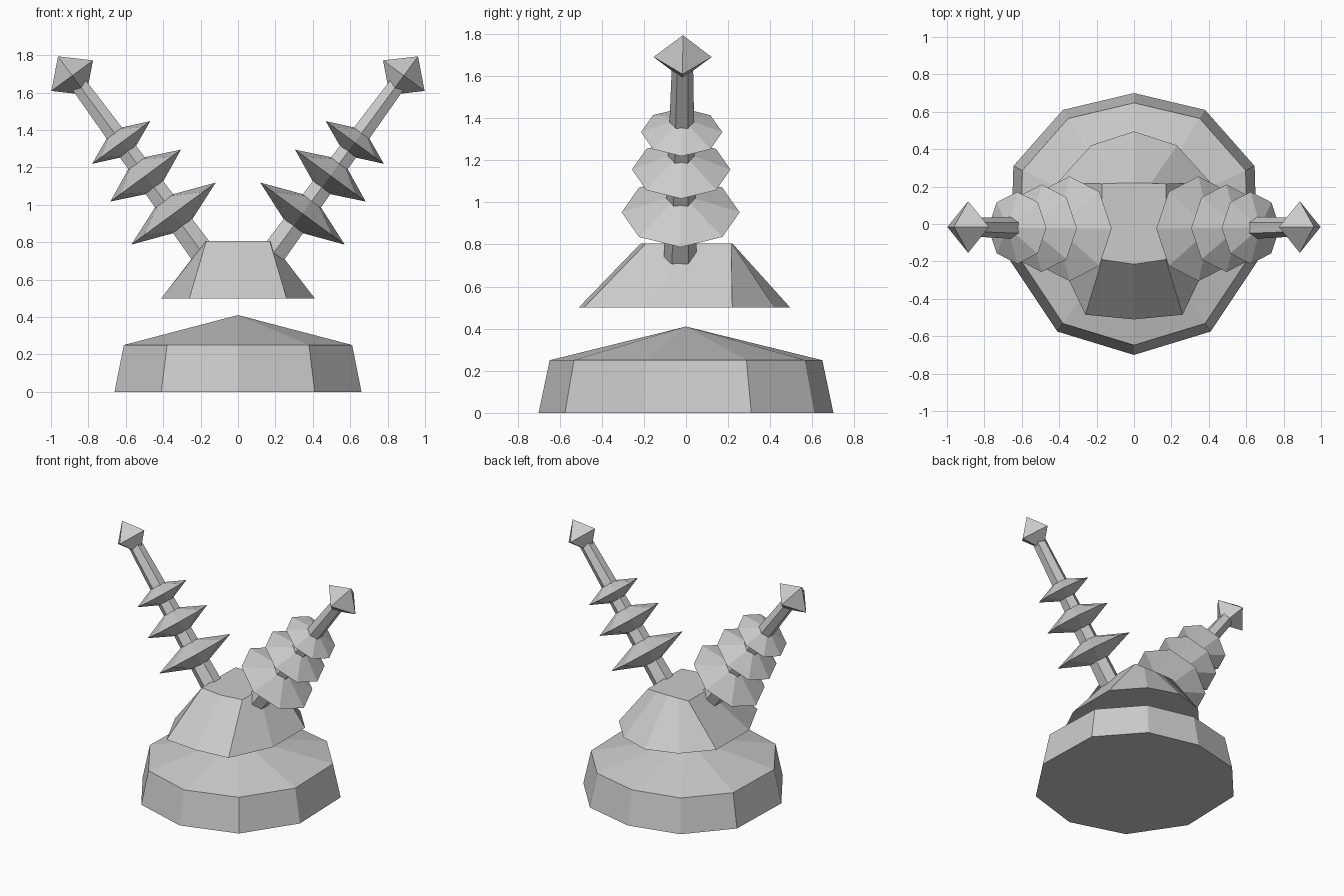
import bpy
import bmesh
from math import sin, cos, tau
from mathutils import Vector

cube = bpy.data.objects.get("Cube")
if cube:
    bpy.data.objects.remove(cube)

grey = bpy.data.materials.new("plain_grey")
grey.use_nodes = True
colour = (0.6, 0.6, 0.6, 1)
grey.diffuse_color = colour
grey.node_tree.nodes["Principled BSDF"].inputs["Base Color"].default_value = colour


def loft(name, rings):
    """Skin a stack of rings; a one-point ring is a tip, other ends are capped."""
    bm = bmesh.new()
    loops = [[bm.verts.new(p) for p in ring] for ring in rings]
    for low, high in zip(loops, loops[1:]):
        n = max(len(low), len(high))
        for i in range(n):
            j = (i + 1) % n
            corners = [low[i % len(low)], low[j % len(low)],
                       high[j % len(high)], high[i % len(high)]]
            bm.faces.new(list(dict.fromkeys(corners)))
    for end in (loops[0], loops[-1]):
        if len(end) > 2:
            bm.faces.new(end)
    bmesh.ops.recalc_face_normals(bm, faces=bm.faces)
    mesh = bpy.data.meshes.new(name)
    bm.to_mesh(mesh)
    bm.free()
    mesh.materials.append(grey)
    obj = bpy.data.objects.new(name, mesh)
    bpy.context.collection.objects.link(obj)
    return obj


def mirrored(half, z, scale=1):
    """Complete a half outline (front to back, first and last on x = 0)."""
    full = half + [(-x, y) for x, y in half[-2:0:-1]]
    return [(x * scale, y * scale, z) for x, y in full]


# Base: ten-sided drum with a shallow pointed roof
drum = [(0, -0.70), (0.41, -0.575), (0.66, -0.20), (0.645, 0.31), (0.38, 0.61), (0, 0.70)]
loft("base", [mirrored(drum, 0), mirrored(drum, 0.25, 0.925), [(0, 0, 0.41)]])

# Floating body: tapered block with a flat top
skirt = [(0, -0.51), (0.26, -0.485), (0.41, -0.17), (0.41, 0.22), (0.23, 0.42), (0, 0.495)]
crown = [(0, -0.215), (0.17, -0.19), (0.175, 0), (0.17, 0.215), (0.09, 0.218), (0, 0.22)]
loft("body", [mirrored(skirt, 0.50), mirrored(crown, 0.805)])

# Arms: tapered rod, three double-cone discs and a pointed tip on each side
for side, s in (("left", 1), ("right", -1)):
    axis = Vector((0.592 * s, 0, 0.806))
    across = Vector((0.806 * s, 0, -0.592))
    depth = Vector((0, 1, 0))
    foot = Vector((0.185 * s, -0.028, 0.735))

    def ring(t, radius, sides):
        centre = foot + axis * t + depth * 0.01 * t
        if radius == 0:
            return [centre]
        return [centre + radius * (depth * cos(tau * i / sides) + across * sin(tau * i / sides))
                for i in range(sides)]

    def spindle(name, t, radius, half_height, sides):
        loft(f"{side}_{name}", [ring(t - half_height, 0, sides),
                                ring(t, radius, sides),
                                ring(t + half_height, 0, sides)])

    loft(f"{side}_arm_rod", [ring(0, 0.078, 6), ring(1.15, 0.05, 6)])
    spindle("lower_disc", 0.27, 0.28, 0.108, 8)
    spindle("middle_disc", 0.522, 0.234, 0.107, 8)
    spindle("upper_disc", 0.742, 0.193, 0.085, 8)
    spindle("arm_tip", 1.185, 0.138, 0.128, 4)
